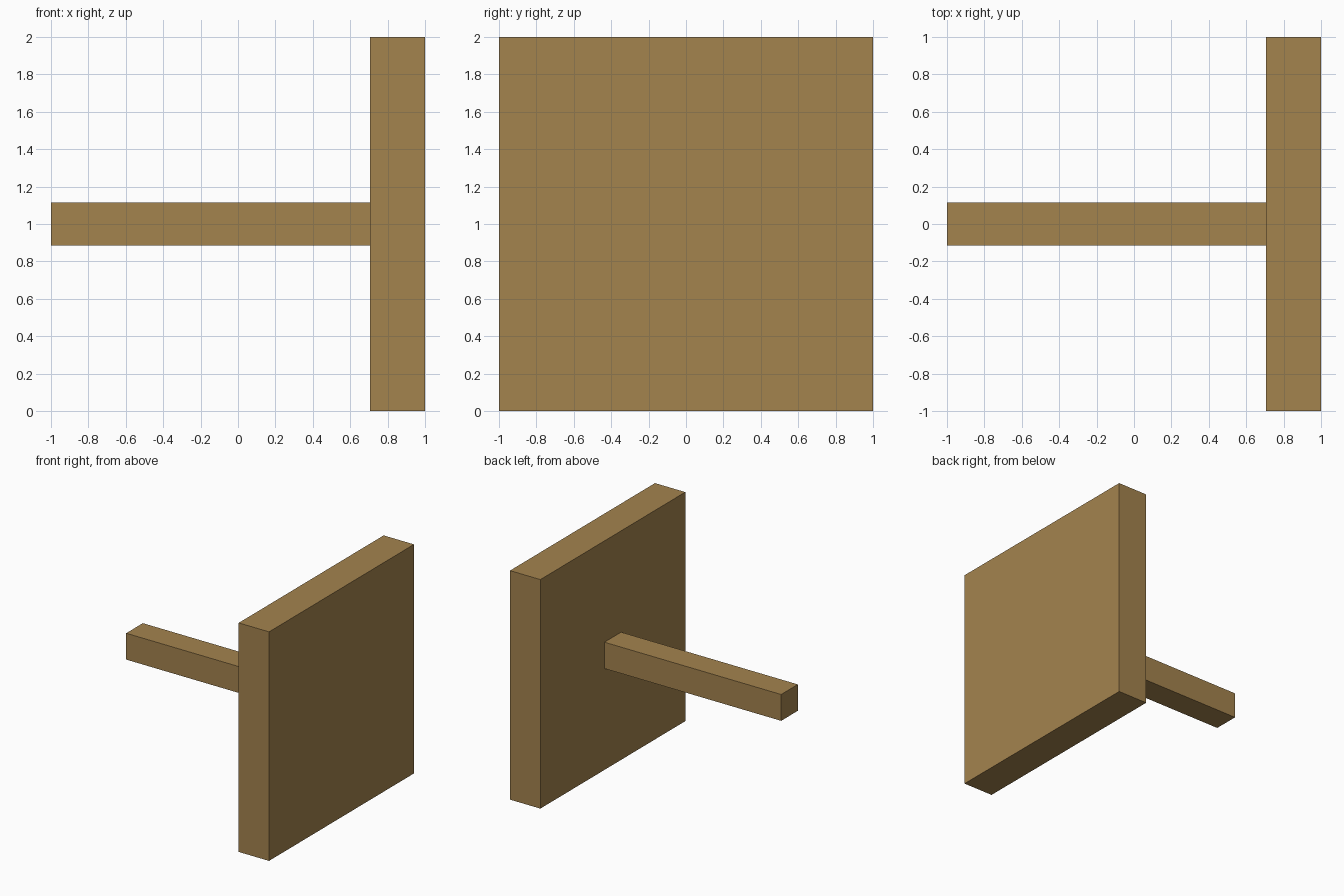
import bpy

if "Cube" in bpy.data.objects:
    bpy.data.objects.remove(bpy.data.objects["Cube"])

# Single wood colour
wood = bpy.data.materials.new("tan wood")
wood.diffuse_color = (0.371, 0.227, 0.076, 1.0)
wood.use_nodes = True
wood.node_tree.nodes["Principled BSDF"].inputs["Base Color"].default_value = wood.diffuse_color


def box(name, lo, hi):
    """Axis-aligned box between two corners."""
    centre = [(a + b) / 2 for a, b in zip(lo, hi)]
    bpy.ops.mesh.primitive_cube_add(size=1, location=centre)
    ob = bpy.context.object
    ob.name = name
    ob.scale = [b - a for a, b in zip(lo, hi)]
    bpy.ops.object.transform_apply(location=False, rotation=False, scale=True)
    ob.data.materials.append(wood)
    return ob


PLATE_X = 0.707   # inner face of the plate
HALF = 0.115      # half thickness of the bar

# Square upright plate
box("square_plate", (PLATE_X, -1, 0), (1, 1, 2))
# Square bar standing out from the middle of the plate
box("square_bar", (-1, -HALF, 1 - HALF), (PLATE_X, HALF, 1 + HALF))
